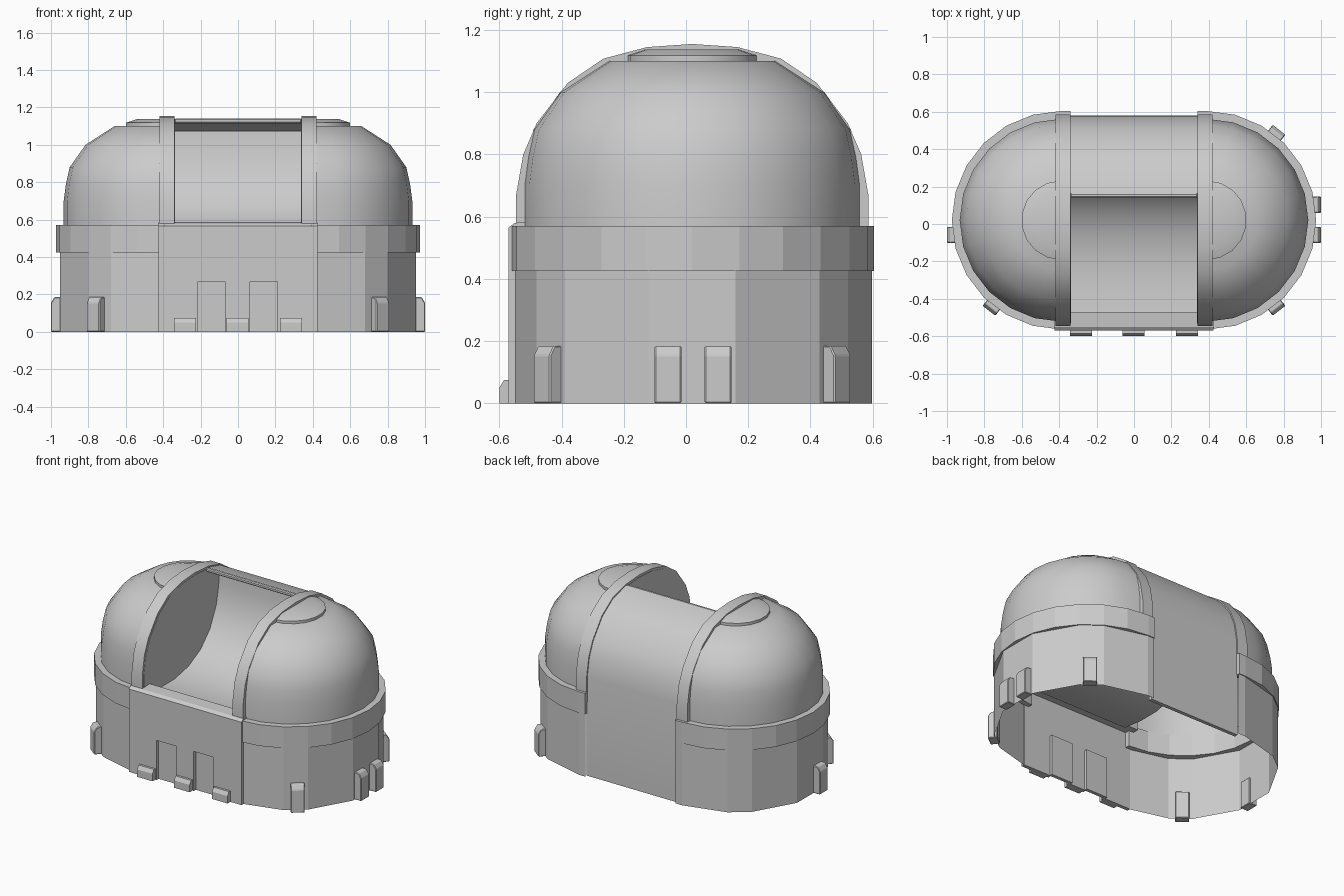
import bpy, bmesh, math
from mathutils import Matrix, Vector

cube = bpy.data.objects.get("Cube")
if cube:
    bpy.data.objects.remove(cube, do_unlink=True)

grey = bpy.data.materials.new("plain grey")
grey.use_nodes = True
grey.diffuse_color = (0.6, 0.6, 0.6, 1)
grey.node_tree.nodes["Principled BSDF"].inputs["Base Color"].default_value = (0.6, 0.6, 0.6, 1)

CX, CY = 0.39, 0.02      # centre of the round end
INNER, OUTER = 0.34, 0.42  # faces of the arch ribs


def finish(name, bm, mirror=False, smooth=0, bevel=0):
    bmesh.ops.remove_doubles(bm, verts=bm.verts, dist=0.0002)
    bmesh.ops.recalc_face_normals(bm, faces=bm.faces)
    mesh = bpy.data.meshes.new(name)
    bm.to_mesh(mesh)
    bm.free()
    mesh.materials.append(grey)
    ob = bpy.data.objects.new(name, mesh)
    bpy.context.collection.objects.link(ob)
    if bevel:
        mod = ob.modifiers.new("bevel", 'BEVEL')
        mod.width, mod.segments = bevel, 1
    if mirror:
        ob.modifiers.new("mirror", 'MIRROR')
    if smooth:
        bpy.ops.object.select_all(action='DESELECT')
        ob.select_set(True)
        bpy.context.view_layer.objects.active = ob
        bpy.ops.object.shade_smooth_by_angle(angle=math.radians(smooth))
    return ob


def half_round(name, profile, angles, smooth=0, closed=False, tail=None):
    """Sweep an (r, z) profile round the end, with an optional straight tail at the back."""
    bm = bmesh.new()
    rows = []
    for a in angles:
        c, s = math.cos(math.radians(a)), math.sin(math.radians(a))
        rows.append([bm.verts.new((CX + r * c, CY + r * s, z)) for r, z in profile])
    if tail is not None:
        rows.append([bm.verts.new((tail, CY + r, z)) for r, z in profile])
    n = len(profile)
    for p, q in zip(rows, rows[1:]):
        for i in range(n if closed else n - 1):
            j = (i + 1) % n
            bm.faces.new((p[i], q[i], q[j], p[j]))
    if closed:
        bm.faces.new(rows[0])
        bm.faces.new(rows[-1])
    bmesh.ops.dissolve_degenerate(bm, dist=0.0002, edges=bm.edges)
    return finish(name, bm, mirror=True, smooth=smooth)


def prism(name, points, lo, hi, axis='x', **kw):
    """Extrude a flat outline along x (points are y, z) or along y (points are x, z)."""
    def place(p, d):
        return (d, p[0], p[1]) if axis == 'x' else (p[0], d, p[1])
    bm = bmesh.new()
    a = [bm.verts.new(place(p, lo)) for p in points]
    b = [bm.verts.new(place(p, hi)) for p in points]
    bm.faces.new(a)
    bm.faces.new(b[::-1])
    for i in range(len(points)):
        j = (i + 1) % len(points)
        bm.faces.new((a[i], b[i], b[j], a[j]))
    return finish(name, bm, **kw)


def box(name, lo, hi, **kw):
    return prism(name, [(lo[1], lo[2]), (hi[1], lo[2]), (hi[1], hi[2]), (lo[1], hi[2])], lo[0], hi[0], **kw)


def vault(inset):
    """Arch outline from back to front, moved inward by inset."""
    half = [(0.566, 0.67), (0.543, 0.8), (0.5, 0.9), (0.4, 1.03), (0.285, 1.108), (0.145, 1.145)]
    full = half + [(0, 1.155)] + [(-y, z) for y, z in half[::-1]]
    return [(CY + y * (1 - inset / 0.566), 0.66 + (z - 0.66) * (1 - inset / 0.495)) for y, z in full]


# Round ends: lower walls, raised band, dome and roof cap
fine = list(range(-90, 91, 15))
half_round("end_wall", [(0.578, 0), (0.578, 0.5)], [-90, -60, -45, -14, 14, 45, 60, 90], tail=INNER)
half_round("band", [(0.584, 0.425), (0.584, 0.57), (0.535, 0.57), (0.535, 0.425)], fine,
           closed=True, tail=INNER)
half_round("dome", [(0.542, 0.55), (0.542, 0.7), (0.53, 0.79), (0.51, 0.88), (0.425, 1.0),
                    (0.27, 1.1), (0, 1.1)], fine, smooth=45)
half_round("roof_cap", [(0.212, 1.095), (0.212, 1.118), (0.15, 1.138), (0, 1.138)],
           range(-90, 91, 20), smooth=30)

# Arch ribs beside the opening
outer = [(CY + 0.566, 0.57)] + vault(0) + [(CY - 0.566, 0.57)]
inner = [(CY + 0.516, 0.57)] + vault(0.05) + [(CY - 0.516, 0.57)]
prism("arch_rib", outer + inner[::-1], INNER, OUTER, mirror=True, smooth=20)

# Curved floor of the opening, sweeping up under the roof
floor = [(-0.5, 0.535), (-0.35, 0.515), (-0.2, 0.515), (-0.05, 0.545), (0.08, 0.61),
         (0.18, 0.71), (0.25, 0.85), (0.275, 0.98), (0.28, 1.075)]
under = [(y + 0.006, z - 0.01) for y, z in floor]
prism("curved_floor", floor + under[::-1], -INNER, INNER, smooth=30)

# Flat cheeks closing the opening against the domes
front_arc = [p for p in vault(0.015) if p[0] < 0.25]
prism("opening_cheek", front_arc + [(-0.53, 0.54)] + floor, INNER - 0.002, INNER + 0.01, mirror=True)

# Back wall running up into the curved roof
roof_out = [(0.58, 0)] + vault(0.008)[:6]
roof_in = [(0.555, 0)] + vault(0.03)[:6]
prism("back_wall_and_roof", roof_out + roof_in[::-1], -INNER - 0.005, INNER + 0.005, smooth=30)
box("roof_lip", (-INNER, 0.14, 1.115), (INNER, 0.165, 1.14), bevel=0.006)

# Front panel with two door recesses
doors = [(-0.215, -0.07), (0.065, 0.21)]
outline = [(-0.425, 0)]
for x0, x1 in doors:
    outline += [(x0, 0), (x0, 0.27), (x1, 0.27), (x1, 0)]
outline += [(0.425, 0), (0.425, 0.565), (-0.425, 0.565)]
prism("front_panel", outline, -0.57, -0.545, axis='y')
prism("front_ledge", [(-0.57, 0.565), (-0.55, 0.58), (-0.47, 0.586), (-0.47, 0.53), (-0.545, 0.53)],
      -0.425, 0.425)
for side, (x0, x1) in zip(("right", "left"), doors):
    box(side + "_door", (x0 - 0.01, -0.548, 0), (x1 + 0.01, -0.525, 0.28))

# Small blocks at the foot of the front panel
for side, x in (("right", -0.283), ("middle", -0.003), ("left", 0.283)):
    prism(side + "_front_block", [(-0.56, 0), (-0.6, 0), (-0.6, 0.05), (-0.585, 0.075), (-0.56, 0.075)],
          x - 0.058, x + 0.058)

# Buttresses round the ends, each chamfered at its outer top edge
shape = [(0.03, 0), (-0.03, 0), (-0.03, 0.155), (-0.012, 0.185), (0.03, 0.185)]
for name, x, y, turn in (("left_front", 0.757, -0.44, 38), ("left_side_front", 0.97, -0.058, 90),
                         ("left_side_back", 0.97, 0.103, 90), ("left_back", 0.757, 0.48, 142),
                         ("right_front", -0.757, -0.44, -38), ("right_side", -0.97, -0.058, -90)):
    ob = prism(name + "_buttress", shape, -0.043, 0.043, bevel=0.004)
    ob.data.transform(Matrix.Translation(Vector((x, y, 0))) @ Matrix.Rotation(math.radians(turn), 4, 'Z'))
